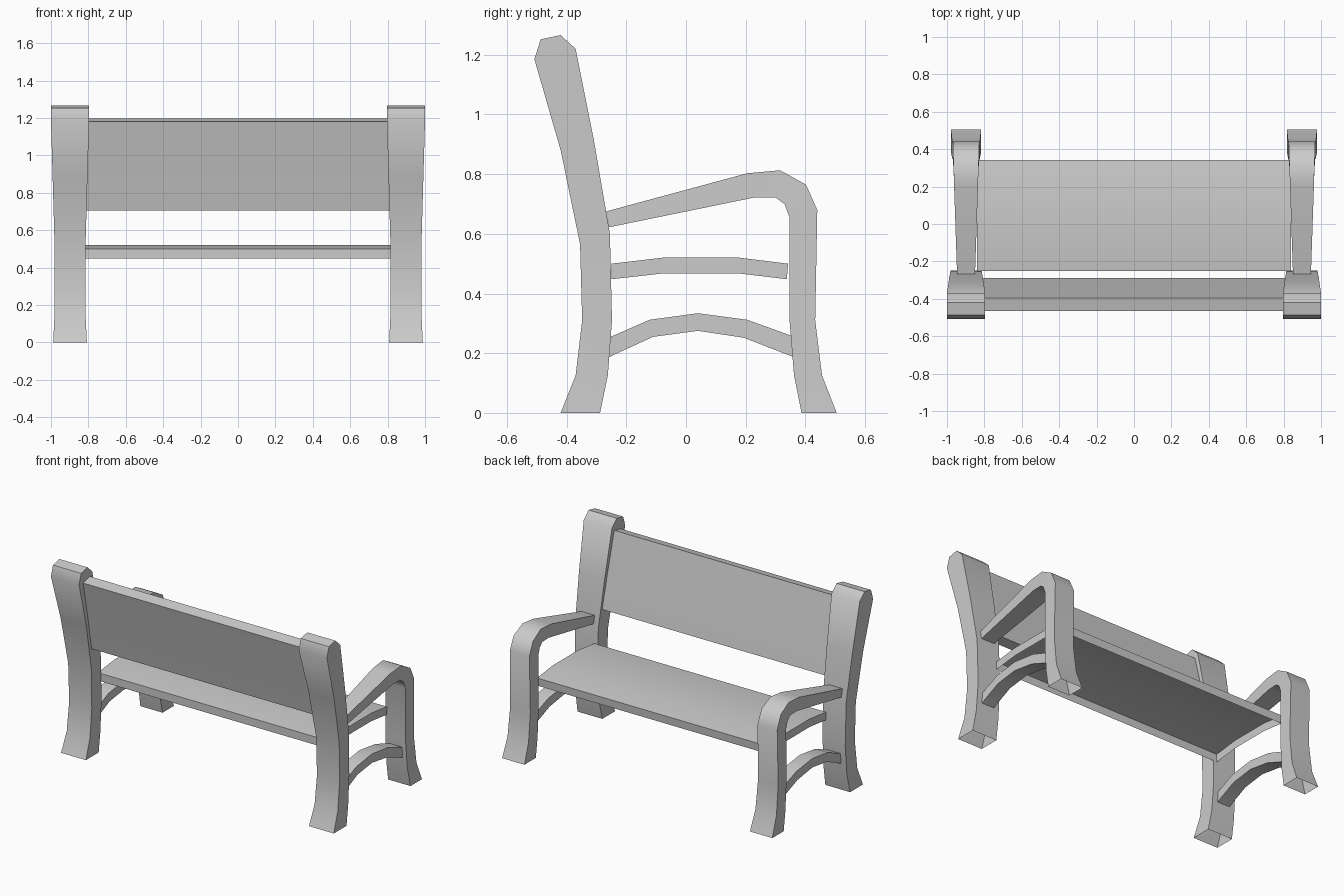
import bpy, bmesh, math


def loft(name, sections, cx=0.0, cap_start=True, cap_end=True, underside=True, mirror=False):
    """Skin a four-sided bar through sections (y1, z1, y2, z2, half_width)."""
    bm = bmesh.new()
    rings = []
    for y1, z1, y2, z2, w in sections:
        pts = [(cx - w, y1, z1), (cx + w, y1, z1), (cx + w, y2, z2), (cx - w, y2, z2)]
        rings.append([bm.verts.new(p) for p in pts])
    for a, b in zip(rings, rings[1:]):
        for i in range(4):
            if i == 2 and not underside:
                continue
            j = (i + 1) % 4
            bm.faces.new((a[i], a[j], b[j], b[i]))
    if cap_start:
        bm.faces.new(rings[0])
    if cap_end:
        bm.faces.new(rings[-1])
    bmesh.ops.recalc_face_normals(bm, faces=bm.faces)
    mesh = bpy.data.meshes.new(name)
    bm.to_mesh(mesh)
    bm.free()
    obj = bpy.data.objects.new(name, mesh)
    bpy.context.collection.objects.link(obj)
    bpy.ops.object.select_all(action='DESELECT')
    obj.select_set(True)
    bpy.context.view_layer.objects.active = obj
    bpy.ops.object.shade_smooth_by_angle(angle=math.radians(40))
    if mirror:
        obj.modifiers.new("mirror", 'MIRROR').use_axis[0] = True
    return obj


SIDE = 0.898  # x centre of the end frames

# Tall back posts, open at the foot
loft("back_post", [
    (-0.42, 0.0, -0.288, 0.0, 0.09),
    (-0.37, 0.125, -0.262, 0.125, 0.084),
    (-0.348, 0.31, -0.248, 0.31, 0.082),
    (-0.355, 0.565, -0.255, 0.60, 0.084),
    (-0.42, 0.88, -0.308, 0.91, 0.093),
    (-0.508, 1.185, -0.37, 1.22, 0.102),
    (-0.487, 1.252, -0.42, 1.266, 0.102),
], SIDE, cap_start=False, mirror=True)

# Armrests bending down into the front legs, open at the foot
loft("armrest_and_front_leg", [
    (-0.268, 0.675, -0.258, 0.622, 0.048),
    (0.205, 0.803, 0.23, 0.722, 0.064),
    (0.315, 0.813, 0.30, 0.722, 0.067),
    (0.402, 0.765, 0.33, 0.70, 0.070),
    (0.44, 0.68, 0.347, 0.655, 0.071),
    (0.433, 0.31, 0.347, 0.31, 0.073),
    (0.456, 0.125, 0.362, 0.125, 0.076),
    (0.505, 0.0, 0.387, 0.0, 0.081),
], SIDE, cap_end=False, mirror=True)

# Arched lower side rails
loft("side_rail", [
    (-0.252, 0.255, -0.258, 0.187, 0.045),
    (-0.122, 0.312, -0.11, 0.255, 0.045),
    (0.04, 0.334, 0.04, 0.275, 0.045),
    (0.205, 0.312, 0.193, 0.252, 0.045),
    (0.355, 0.258, 0.358, 0.188, 0.045),
], SIDE, mirror=True)

# Seat: gently arched shell, open underneath
loft("seat", [
    (-0.25, 0.50, -0.25, 0.448, 0.84),
    (-0.08, 0.52, -0.08, 0.467, 0.84),
    (0.18, 0.52, 0.18, 0.467, 0.84),
    (0.342, 0.50, 0.338, 0.448, 0.84),
], underside=False)

# Leaning backrest panel
loft("backrest", [
    (-0.358, 0.705, -0.29, 0.715, 0.84),
    (-0.398, 0.895, -0.33, 0.91, 0.84),
    (-0.465, 1.18, -0.395, 1.197, 0.84),
])
